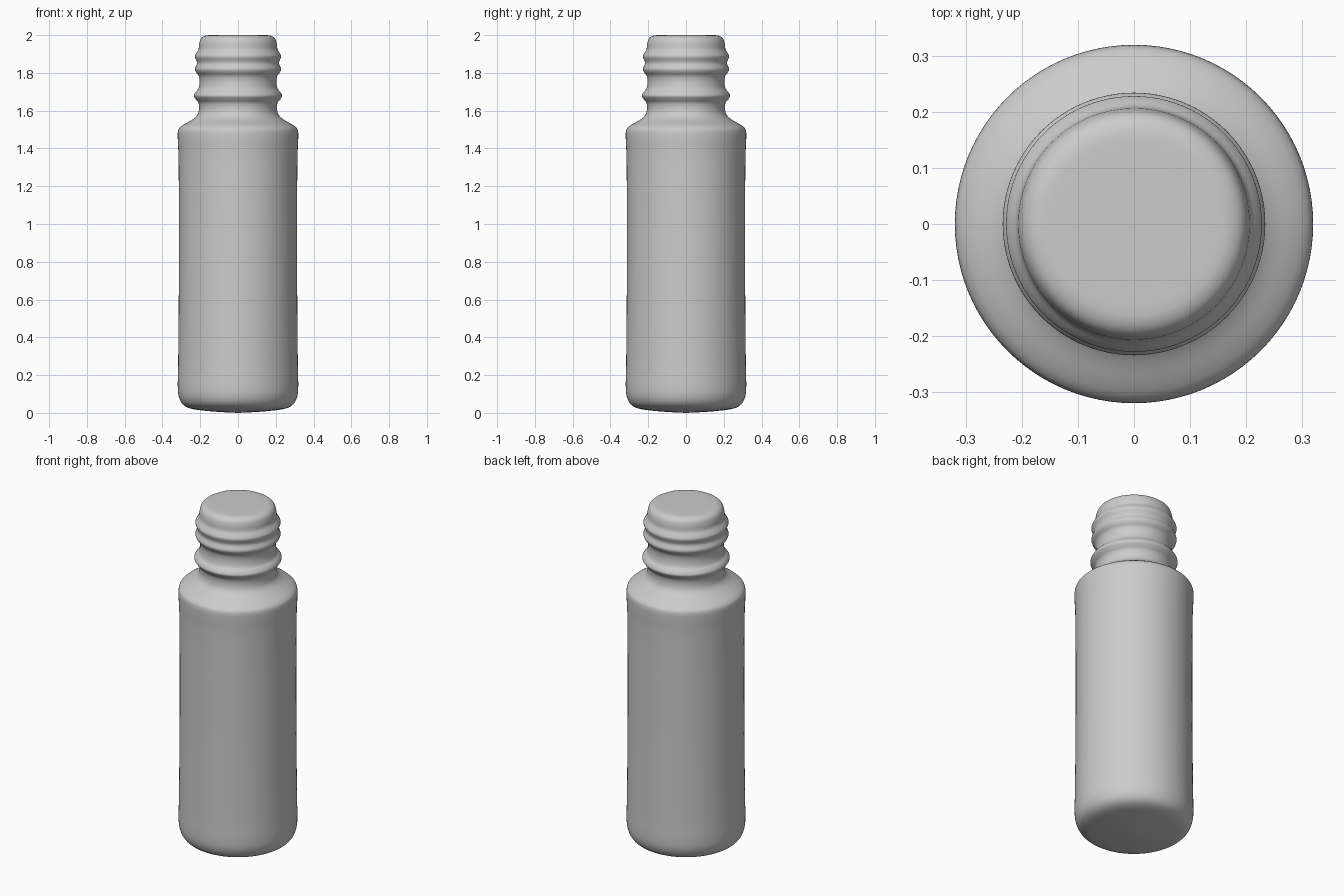
import bpy, bmesh, math

if "Cube" in bpy.data.objects:
    bpy.data.objects.remove(bpy.data.objects["Cube"])

# Radius / height control points, from base centre to top centre
base = [(0.0, 0.0), (0.1, 0.005), (0.19, 0.013), (0.255, 0.024), (0.293, 0.046),
        (0.313, 0.085), (0.319, 0.14), (0.317, 0.25)]
body = [(0.315, 0.45), (0.313, 0.75), (0.313, 1.1), (0.315, 1.35), (0.319, 1.45)]
shoulder = [(0.318, 1.492), (0.308, 1.511), (0.285, 1.528), (0.243, 1.552),
            (0.215, 1.578), (0.206, 1.61)]
neck = [(0.209, 1.64), (0.222, 1.658), (0.234, 1.678), (0.225, 1.698), (0.210, 1.716),
        (0.203, 1.75), (0.207, 1.782), (0.222, 1.803), (0.228, 1.822), (0.217, 1.852),
        (0.228, 1.885), (0.222, 1.903), (0.209, 1.925), (0.205, 1.957),
        (0.196, 1.982), (0.176, 1.996), (0.145, 2.0), (0.07, 2.0), (0.0, 2.0)]


def smooth_profile(pts, steps=4):
    """Catmull-Rom curve through the control points."""
    out = []
    for i in range(len(pts) - 1):
        p0, p1 = pts[max(i - 1, 0)], pts[i]
        p2, p3 = pts[i + 1], pts[min(i + 2, len(pts) - 1)]
        for s in range(steps):
            t = s / steps
            out.append(tuple(
                0.5 * (2 * b + (c - a) * t + (2 * a - 5 * b + 4 * c - d) * t * t
                       + (3 * b - a - 3 * c + d) * t ** 3)
                for a, b, c, d in zip(p0, p1, p2, p3)))
    return out + [pts[-1]]


def lathe(name, profile, sides=96):
    """Spin a profile around z into a smooth closed solid."""
    bm = bmesh.new()
    verts = [bm.verts.new((r, 0, z)) for r, z in profile]
    edges = [bm.edges.new(pair) for pair in zip(verts, verts[1:])]
    bmesh.ops.spin(bm, geom=verts + edges, cent=(0, 0, 0), axis=(0, 0, 1),
                   angle=math.tau, steps=sides)
    bmesh.ops.remove_doubles(bm, verts=bm.verts, dist=1e-5)
    bmesh.ops.recalc_face_normals(bm, faces=bm.faces)
    for f in bm.faces:
        f.smooth = True
    mesh = bpy.data.meshes.new(name)
    bm.to_mesh(mesh)
    bm.free()
    obj = bpy.data.objects.new(name, mesh)
    bpy.context.collection.objects.link(obj)
    return obj


# Bottle: base, body, shoulder and ribbed neck in one skin
lathe("bottle", smooth_profile(base + body + shoulder + neck))
